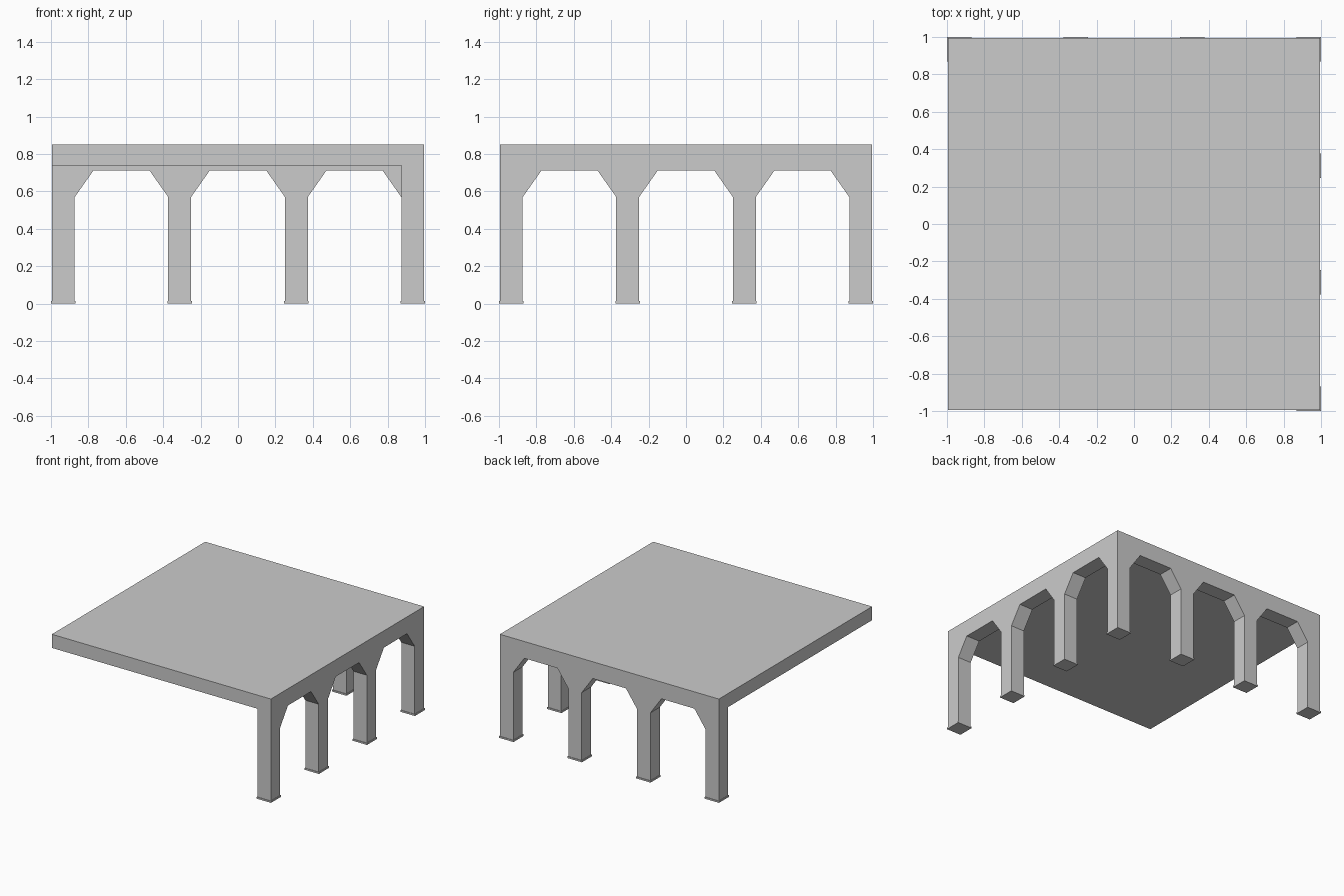
import bpy, bmesh
from mathutils import Vector

if "Cube" in bpy.data.objects:
    bpy.data.objects.remove(bpy.data.objects["Cube"])

HALF = 0.995          # half width of the roof
COL = 0.122           # column thickness
SLAB_Z, TOP_Z = 0.738, 0.85
SPRING_Z, ARCH_Z, FOOT_Z = 0.57, 0.712, 0.013
CHAMFER = 0.10        # horizontal run of each angled arch corner
INNER = HALF - COL
CENTRES = [-0.934, -0.312, 0.312, 0.934]


def finish(name, bm):
    bmesh.ops.recalc_face_normals(bm, faces=bm.faces[:])
    mesh = bpy.data.meshes.new(name)
    bm.to_mesh(mesh)
    bm.free()
    obj = bpy.data.objects.new(name, mesh)
    bpy.context.collection.objects.link(obj)
    return obj


def box(name, lo, hi):
    bm = bmesh.new()
    bmesh.ops.create_cube(bm, size=1)
    for v in bm.verts:
        v.co = Vector([(a + b) / 2 + c * (b - a) for a, b, c in zip(lo, hi, v.co)])
    return finish(name, bm)


def arcade(name, end, place):
    """Extrude a three-arch outline; place(along, depth, z) gives the position."""
    pts = [(-HALF, SLAB_Z), (-HALF, FOOT_Z)]
    for a, b in zip(CENTRES, CENTRES[1:]):
        l, r = a + COL / 2, b - COL / 2
        pts += [(l, FOOT_Z), (l, SPRING_Z), (l + CHAMFER, ARCH_Z),
                (r - CHAMFER, ARCH_Z), (r, SPRING_Z)]
        if b != CENTRES[-1]:
            pts.append((r, FOOT_Z))
    # either finish with an end column or die into the corner column
    if end > INNER + 0.01:
        pts += [(INNER, FOOT_Z), (HALF, FOOT_Z), (HALF, SLAB_Z)]
    else:
        pts.append((INNER, SLAB_Z))
    bm = bmesh.new()
    face = bm.faces.new([bm.verts.new(place(u, INNER, z)) for u, z in pts])
    shift = Vector(place(0, HALF, 0)) - Vector(place(0, INNER, 0))
    ext = bmesh.ops.extrude_face_region(bm, geom=[face], use_keep_orig=True)
    moved = [g for g in ext["geom"] if isinstance(g, bmesh.types.BMVert)]
    bmesh.ops.translate(bm, verts=moved, vec=shift)
    return finish(name, bm)


# Flat roof slab
box("roof_slab", (-HALF, -HALF, SLAB_Z), (HALF, HALF, TOP_Z))

# Arcades on the back and right sides, meeting at one corner column
arcade("back_arcade", HALF, lambda u, d, z: (u, d, z))
arcade("right_arcade", INNER, lambda u, d, z: (d, u, z))

# Slightly wider column feet
spots = [(c, CENTRES[-1]) for c in CENTRES] + [(CENTRES[-1], c) for c in CENTRES[:-1]]
for i, (x, y) in enumerate(spots):
    h = 0.066
    box(f"column_foot_{i + 1}", (x - h, y - h, 0), (x + h, y + h, FOOT_Z))
